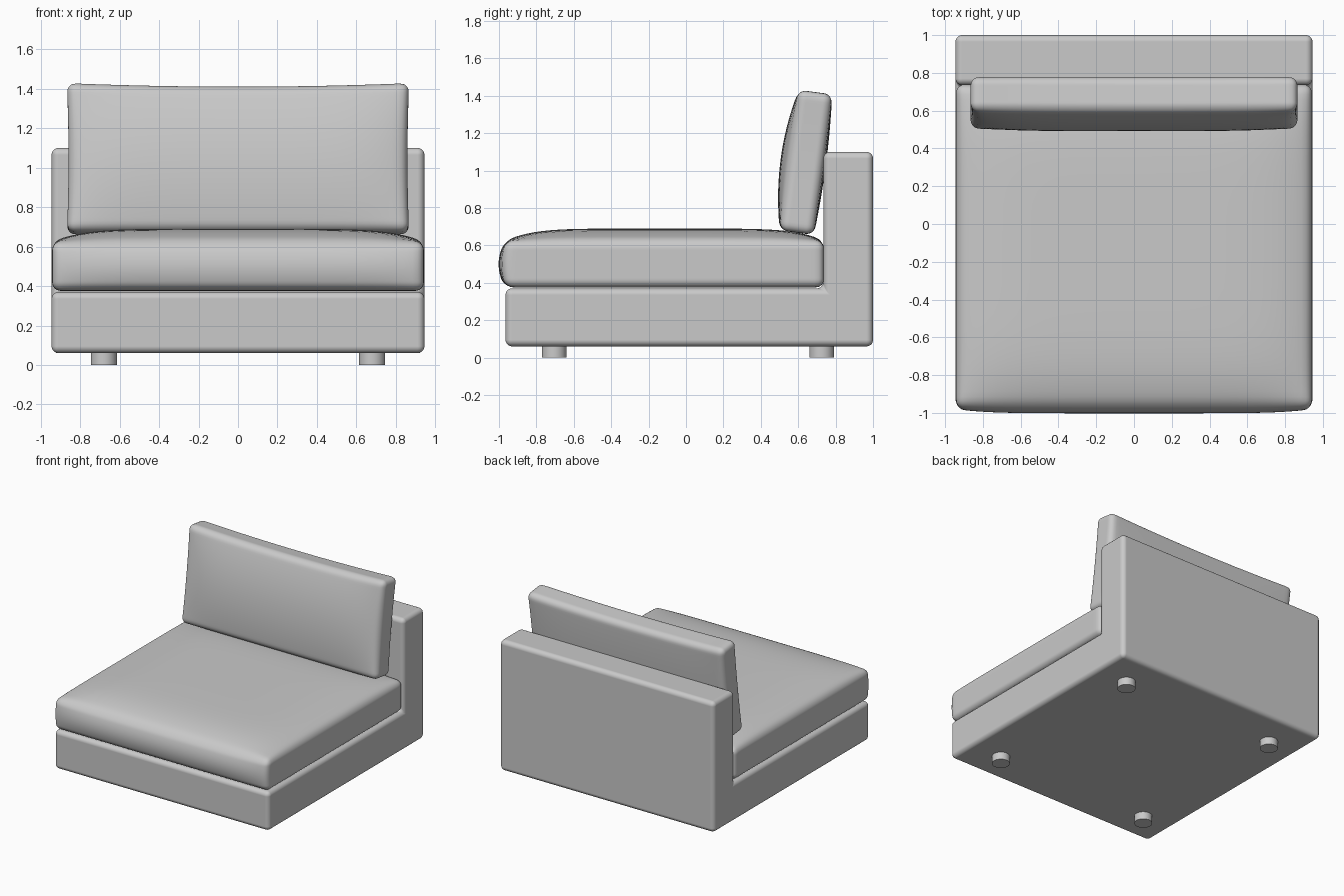
import bpy, bmesh
from math import sin, pi, radians
from mathutils import Vector, Matrix

cube = bpy.data.objects.get("Cube")
if cube:
    bpy.data.objects.remove(cube, do_unlink=True)

fabric = bpy.data.materials.new("grey fabric")
fabric.use_nodes = True
GREY = (0.588, 0.588, 0.588, 1)
fabric.diffuse_color = GREY
fabric.node_tree.nodes["Principled BSDF"].inputs["Base Color"].default_value = GREY


def add_object(name, bm, smooth=True):
    bmesh.ops.recalc_face_normals(bm, faces=bm.faces)
    for face in bm.faces:
        face.smooth = smooth
    mesh = bpy.data.meshes.new(name)
    bm.to_mesh(mesh)
    bm.free()
    mesh.materials.append(fabric)
    obj = bpy.data.objects.new(name, mesh)
    bpy.context.collection.objects.link(obj)
    return obj


def cushion(name, half, radius, puff, matrix):
    """Rounded box, swollen by puff(u, v, w), with each coordinate in -1..1."""
    bm = bmesh.new()
    bmesh.ops.create_cube(bm, size=2)
    bmesh.ops.subdivide_edges(bm, edges=bm.edges, cuts=35, use_grid_fill=True)
    for vert in bm.verts:
        # crowd the grid towards the edges, then round them
        unit = [sin(c * pi / 2) for c in vert.co]
        p = Vector([c * h for c, h in zip(unit, half)])
        core = Vector([max(radius - h, min(h - radius, c)) for c, h in zip(p, half)])
        p = core + (p - core).normalized() * radius
        uvw = [c / h for c, h in zip(p, half)]
        vert.co = matrix @ (p + Vector(puff(*uvw)))
    return add_object(name, bm)


# L-shaped frame: low base and upright back in one piece
bm = bmesh.new()
profile = [(-0.965, 0.06), (1, 0.06), (1, 1.1), (0.735, 1.1), (0.735, 0.37), (-0.965, 0.37)]
side = bm.faces.new([bm.verts.new((-0.945, y, z)) for y, z in profile])
extruded = bmesh.ops.extrude_face_region(bm, geom=[side])
moved = [g for g in extruded["geom"] if isinstance(g, bmesh.types.BMVert)]
bmesh.ops.translate(bm, verts=moved, vec=(1.89, 0, 0))
frame = add_object("frame", bm)
bevel = frame.modifiers.new("soft edges", "BEVEL")
bevel.width = 0.035
bevel.segments = 5
bevel.harden_normals = True


# Seat cushion: crowned top and full front
def seat_puff(u, v, w):
    crown = 0.065 * (1 - u**6) * (1 - v**6) * max(w, 0)
    front = 0.036 * (1 - w * w) * (1 - 0.6 * u**6) * min(v, 0)
    return 0, front, crown


cushion("seat_cushion", (0.942, 0.852, 0.125), 0.045, seat_puff,
        Matrix.Translation((0, -0.114, 0.5)))


# Back cushion: leaning, full front, slightly dipped top
def back_puff(u, v, w):
    swell = (1 - u**6) * (1 - w * w)
    depth = swell * v * (0.045 if v < 0 else 0.015)
    return -0.008 * u * (1 - w * w), depth, -0.018 * (1 - u * u) * max(w, 0)


lean = Matrix.Translation((0, 0.642, 1.045)) @ Matrix.Rotation(radians(-7.5), 4, "X")
cushion("back_cushion", (0.867, 0.092, 0.38), 0.045, back_puff, lean)

# Four short round feet
for end, y in (("front", -0.705), ("back", 0.725)):
    for hand, x in (("left", 0.68), ("right", -0.68)):
        bm = bmesh.new()
        bmesh.ops.create_cone(bm, cap_ends=True, segments=32, radius1=0.066, radius2=0.066,
                              depth=0.08, matrix=Matrix.Translation((x, y, 0.04)))
        foot = add_object(f"{end}_{hand}_foot", bm)
        bpy.ops.object.select_all(action="DESELECT")
        foot.select_set(True)
        bpy.context.view_layer.objects.active = foot
        bpy.ops.object.shade_smooth_by_angle()
